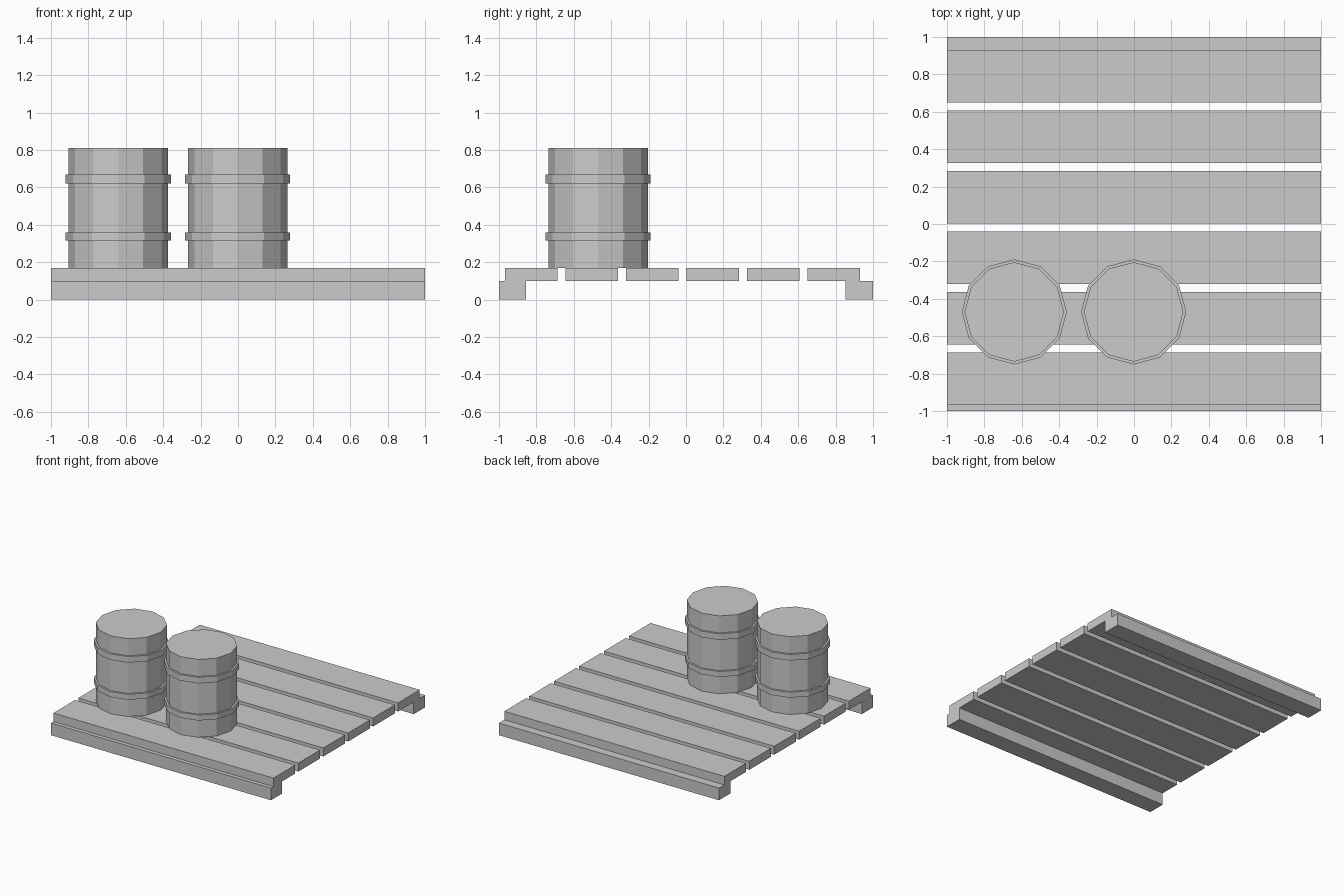
import bpy, bmesh
from math import cos, sin, tau

if "Cube" in bpy.data.objects:
    bpy.data.objects.remove(bpy.data.objects["Cube"])


def finish(name, bm):
    bmesh.ops.recalc_face_normals(bm, faces=bm.faces)
    mesh = bpy.data.meshes.new(name)
    bm.to_mesh(mesh)
    bm.free()
    obj = bpy.data.objects.new(name, mesh)
    bpy.context.collection.objects.link(obj)
    return obj


def box(name, x0, x1, y0, y1, z0, z1):
    bm = bmesh.new()
    bmesh.ops.create_cube(bm, size=1)
    bmesh.ops.scale(bm, vec=(x1 - x0, y1 - y0, z1 - z0), verts=bm.verts)
    bmesh.ops.translate(bm, vec=((x0 + x1) / 2, (y0 + y1) / 2, (z0 + z1) / 2), verts=bm.verts)
    return finish(name, bm)


def lathe(name, profile, x, y, sides=12):
    bm = bmesh.new()
    rings = [[bm.verts.new((x + r * cos(tau * i / sides), y + r * sin(tau * i / sides), z))
              for i in range(sides)] for r, z in profile]
    for a, b in zip(rings, rings[1:]):
        for i in range(sides):
            j = (i + 1) % sides
            bm.faces.new((a[i], a[j], b[j], b[i]))
    bm.faces.new(rings[0][::-1])
    bm.faces.new(rings[-1])
    return finish(name, bm)


# Two runners under the outer planks
box("front_runner", -1, 1, -1, -0.855, 0, 0.10)
box("back_runner", -1, 1, 0.853, 1, 0, 0.10)

# Six deck planks
for i in range(6):
    y = -0.968 + i * 0.3235
    box(f"plank_{i + 1}", -1, 1, y, y + 0.281, 0.10, 0.17)

# Two barrels, each with a pair of raised hoops
R, H = 0.266, 0.281
barrel = [(R, 0.17), (R, 0.315), (H, 0.315), (H, 0.36), (R, 0.36),
          (R, 0.62), (H, 0.62), (H, 0.67), (R, 0.67), (R, 0.81)]
for name, x in (("left_barrel", -0.64), ("right_barrel", -0.002)):
    lathe(name, barrel, x, -0.47)
